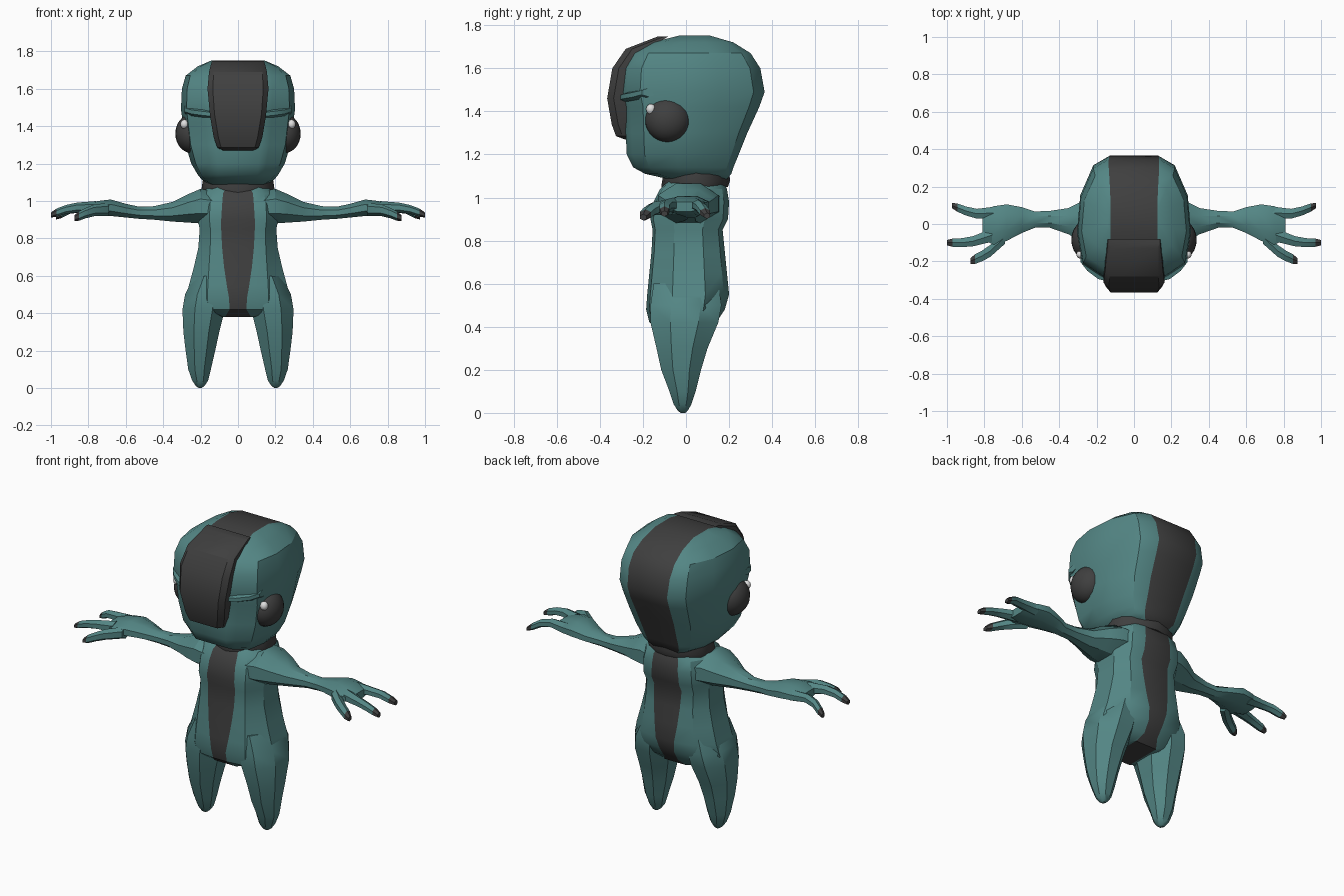
import bpy, bmesh, math
from mathutils import Vector

cube = bpy.data.objects.get("Cube")
if cube:
    bpy.data.objects.remove(cube, do_unlink=True)


def material(name, rgb, rough=0.7):
    m = bpy.data.materials.new(name)
    m.use_nodes = True
    m.diffuse_color = (*rgb, 1)
    bsdf = m.node_tree.nodes["Principled BSDF"]
    bsdf.inputs["Base Color"].default_value = (*rgb, 1)
    bsdf.inputs["Roughness"].default_value = rough
    return m


TEAL = material("teal skin", (0.088, 0.24, 0.235))
DARK = material("charcoal", (0.05, 0.05, 0.05))
WHITE = material("eye glint white", (0.75, 0.75, 0.75))


def finish(name, bm, mats, angle=32):
    bmesh.ops.recalc_face_normals(bm, faces=bm.faces)
    me = bpy.data.meshes.new(name)
    bm.to_mesh(me)
    bm.free()
    for m in mats:
        me.materials.append(m)
    ob = bpy.data.objects.new(name, me)
    bpy.context.collection.objects.link(ob)
    bpy.ops.object.select_all(action='DESELECT')
    ob.select_set(True)
    bpy.context.view_layer.objects.active = ob
    bpy.ops.object.shade_smooth_by_angle(angle=math.radians(angle))
    return ob


def loft(name, rings, mats, caps, rule=None, angle=32):
    """Skin closed rings; rule(segment, column) gives the material index."""
    bm = bmesh.new()
    vs = [[bm.verts.new(p) for p in r] for r in rings]
    n = len(vs[0])
    for i in range(len(vs) - 1):
        for j in range(n):
            k = (j + 1) % n
            f = bm.faces.new((vs[i][j], vs[i][k], vs[i + 1][k], vs[i + 1][j]))
            f.material_index = rule(i, j) if rule else 0
    for ring, end in ((vs[0], 0), (vs[-1], len(vs) - 2)):
        for idx, mat in caps:
            f = bm.faces.new([ring[c] for c in idx])
            f.material_index = rule(end, 0) if mat is None and rule else (mat or 0)
    return finish(name, bm, mats, angle)


def mirrored_ring(half, z):
    return [(x, y, z) for x, y in half] + [(-x, y, z) for x, y in reversed(half)]


def striped(name, rows, columns, rule):
    """Symmetric body with a centre strip. Row: z, front, back, half width, strip."""
    rings = []
    for z, f, b, w, s in rows:
        half = [(s + (w - s) * t, (f if front else b) * k) for t, front, k in columns]
        rings.append(mirrored_ring(half, z))
    n = len(columns)
    caps = [(range(n), 0), ((0, n - 1, n, 2 * n - 1), 1), (range(n, 2 * n), 0)]
    return loft(name, rings, (TEAL, DARK), caps, rule)


def tube(name, sections, axis, sides=8, mats=(TEAL,), rule=None, sign=1):
    """Section: position on axis, then low and high limits on the other two axes."""
    rings = []
    for p, a0, a1, b0, b1 in sections:
        ring = []
        for i in range(sides):
            t = 2 * math.pi * (i + 0.5) / sides
            k = 1 / math.cos(math.pi / sides)
            a = (a0 + a1) / 2 + (a1 - a0) / 2 * k * math.cos(t)
            b = (b0 + b1) / 2 + (b1 - b0) / 2 * k * math.sin(t)
            ring.append((sign * p, a, b) if axis == 'x' else (sign * a, b, p))
        rings.append(ring)
    return loft(name, rings, mats, [(range(sides), None)], rule)


def ball(name, centre, scale, mat):
    bm = bmesh.new()
    bmesh.ops.create_uvsphere(bm, u_segments=24, v_segments=14, radius=1)
    for v in bm.verts:
        v.co = Vector(centre) + Vector([a * b for a, b in zip(v.co, scale)])
    return finish(name, bm, (mat,), 60)


# Head with a dark strip over the crown and down the back
head_rows = [
    (1.085, -.08, .19, .14, .08), (1.11, -.19, .21, .19, .10),
    (1.14, -.245, .22, .215, .105), (1.20, -.275, .245, .25, .11),
    (1.30, -.28, .285, .28, .12), (1.42, -.285, .34, .295, .128),
    (1.49, -.305, .365, .305, .13), (1.60, -.295, .345, .30, .135),
    (1.67, -.25, .30, .28, .135), (1.72, -.16, .22, .215, .13),
    (1.752, -.03, .11, .14, .125)]
head_cols = [(0, 1, 1), (.3, 1, .9), (.83, 1, .7), (1, 1, .15),
             (.9, 0, .42), (.5, 0, .86), (0, 0, 1)]
striped("head", head_rows, head_cols,
        lambda i, j: int(j == 6 or (j == 13 and i >= 6)))

# Raised forehead crest: z, front, base, outer and inner half width
crest = []
for z, yf, yb, wo, wi in [
        (1.27, -.285, -.25, .085, .08), (1.285, -.325, -.25, .11, .09),
        (1.34, -.345, -.26, .13, .105), (1.46, -.366, -.27, .15, .125),
        (1.60, -.342, -.25, .163, .135), (1.69, -.28, -.19, .155, .13),
        (1.748, -.13, -.08, .14, .125)]:
    crest.append(mirrored_ring([(wi, yf), (wo, min(yf + .03, yb - .005)), (wo, yb)], z))
loft("forehead_crest", crest, (DARK,), [(range(6), 0)])

# Torso with a strip down the front, under the crotch and up the back
torso_rows = [
    (.38, -.12, .10, .09, .07), (.42, -.17, .14, .27, .045),
    (.48, -.185, .18, .28, .048), (.55, -.18, .20, .262, .06),
    (.65, -.17, .19, .235, .075), (.75, -.16, .18, .212, .085),
    (.85, -.155, .17, .205, .09), (.90, -.165, .195, .215, .09),
    (.98, -.15, .20, .215, .085), (1.04, -.12, .19, .20, .08),
    (1.08, -.08, .17, .15, .06)]
torso_cols = [(0, 1, 1), (.5, 1, .92), (1, 1, .35),
              (1, 0, .45), (.55, 0, .88), (0, 0, 1)]
striped("torso", torso_rows, torso_cols, lambda i, j: int(j in (5, 11)))

# Collar, tilted up towards the back
collar = []
for z, rx, ry in [(1.03, .185, .15), (1.06, .195, .16), (1.125, .185, .15)]:
    ring = []
    for i in range(16):
        t = 2 * math.pi * i / 16
        y = .045 + ry * math.sin(t)
        ring.append((rx * math.cos(t), y, z + .1 * y))
    collar.append(ring)
loft("collar", collar, (DARK,), [(range(16), 0)])

leg = [(.60, .05, .235, -.15, .15), (.50, .06, .283, -.165, .165),
       (.42, .07, .297, -.165, .15), (.30, .10, .292, -.137, .10),
       (.20, .122, .28, -.115, .07), (.10, .145, .266, -.077, .045),
       (.04, .16, .245, -.057, .025), (.01, .18, .225, -.038, .008),
       (0, .195, .21, -.025, -.003)]
arm = [(.12, -.13, .16, .88, 1.05), (.20, -.13, .15, .88, 1.065),
       (.27, -.10, .125, .885, 1.035), (.35, -.055, .085, .89, .995),
       (.45, -.02, .07, .90, .972), (.53, -.02, .067, .905, .97),
       (.60, -.048, .09, .912, .985), (.68, -.09, .105, .92, 1.008),
       (.75, -.11, .095, .925, 1.0), (.81, -.085, .07, .935, .98)]
# Finger paths: x, y, z, radius
fingers = {
    "back_finger": [(.74, .06, .96, .033), (.84, .055, .965, .026),
                    (.90, .07, .955, .024), (.945, .088, .93, .022), (.972, .098, .915, .014)],
    "middle_finger": [(.76, -.06, .965, .035), (.86, -.092, .965, .027),
                      (.92, -.1, .955, .024), (.97, -.1, .938, .022), (1.0, -.1, .925, .014)],
    "front_finger": [(.69, -.07, .955, .036), (.77, -.145, .95, .032),
                     (.815, -.172, .935, .028), (.85, -.188, .92, .026), (.875, -.198, .908, .015)]}

for side, s in (("left", 1), ("right", -1)):
    tube(side + "_leg", leg, 'z', sign=s)
    tube(side + "_arm", arm, 'x', sign=s)
    for name, path in fingers.items():
        tube(f"{side}_{name}", [(x, y - r, y + r, z - r * .85, z + r * .85) for x, y, z, r in path],
             'x', 6, (TEAL, DARK), lambda i, j: int(i == 3), s)
    # Brow ridge above the eye
    tube(side + "_brow", [(.13, -.31, -.25, 1.445, 1.48), (.19, -.295, -.235, 1.45, 1.487),
                          (.25, -.25, -.19, 1.458, 1.495), (.285, -.205, -.14, 1.47, 1.505)],
         'x', 6, sign=s)
    # Eye and its glint
    ball(side + "_eye", (s * .25, -.085, 1.36), (.085, .106, .103), DARK)
    ball(side + "_eye_glint", (s * .286, -.163, 1.41), (.022, .022, .025), WHITE)
